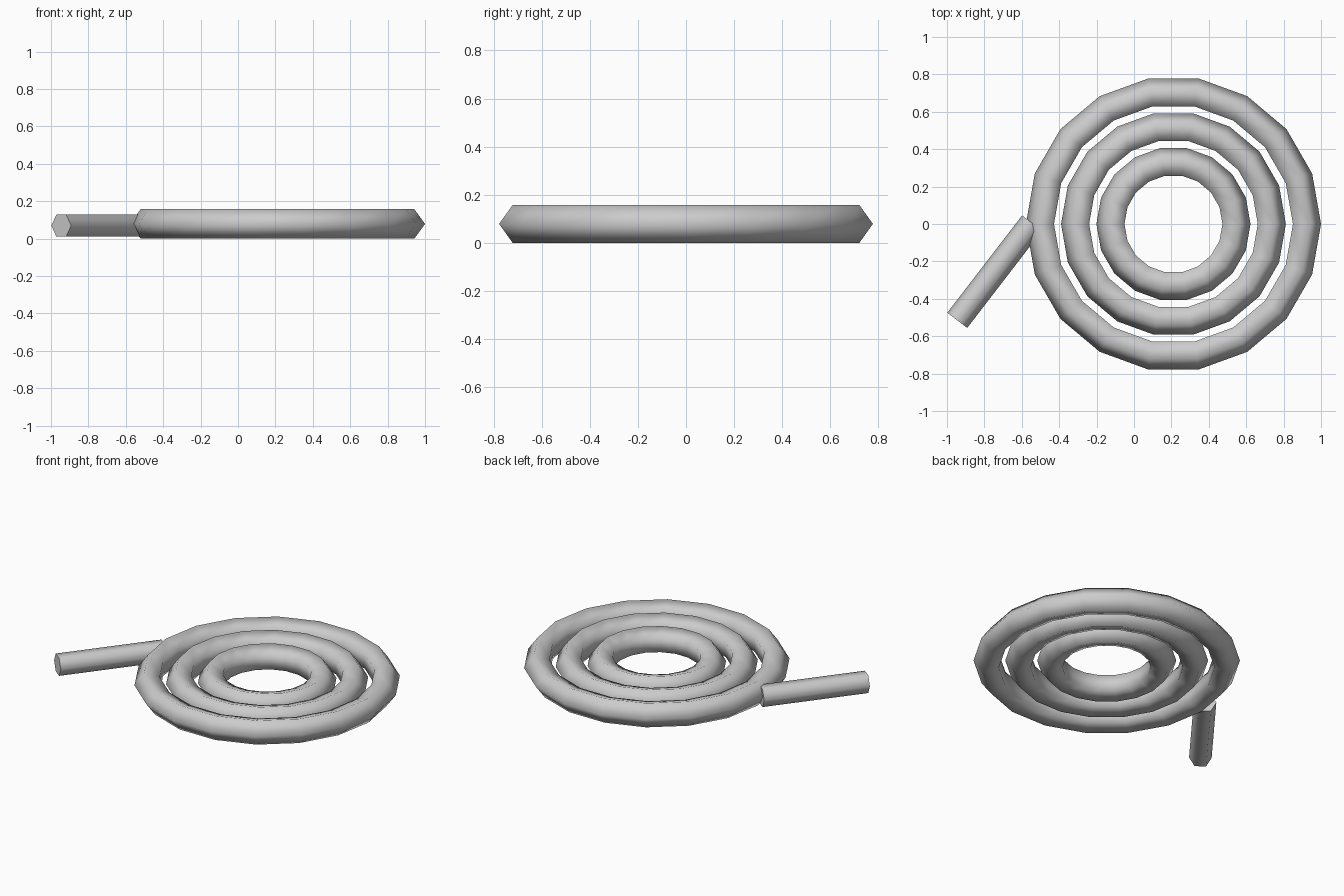
import bpy
import math
from mathutils import Matrix, Vector

cube = bpy.data.objects.get("Cube")
if cube:
    bpy.data.objects.remove(cube, do_unlink=True)

# Single plain grey material
GREY = (0.6, 0.6, 0.6, 1.0)
grey = bpy.data.materials.new("plain_grey")
grey.use_nodes = True
grey.diffuse_color = GREY
grey.node_tree.nodes["Principled BSDF"].inputs["Base Color"].default_value = GREY


def finish(name, angle):
    """Name the active object, colour it and smooth edges below the angle."""
    obj = bpy.context.object
    obj.name = name
    obj.data.materials.append(grey)
    bpy.ops.object.shade_smooth_by_angle(angle=math.radians(angle))
    return obj


# Three concentric rings with a five-sided section
TUBE = 0.083
HEIGHT = TUBE * math.sin(math.radians(72))
for name, radius in (("inner_ring", 0.329), ("middle_ring", 0.518), ("outer_ring", 0.706)):
    bpy.ops.mesh.primitive_torus_add(
        major_segments=18, minor_segments=5,
        major_radius=radius, minor_radius=TUBE,
        location=(0.211, 0, HEIGHT))
    finish(name, 80)

# Six-sided handle running into the side of the outer ring
start = Vector((-0.945, -0.515, 0.07))
end = Vector((-0.545, 0.005, 0.07))
axis = (end - start).normalized()
up = Vector((0, 0, 1))
side = axis.cross(up)
bpy.ops.mesh.primitive_cylinder_add(vertices=6, radius=0.067, depth=(end - start).length)
handle = finish("handle", 70)
turn = Matrix((up, side, axis)).transposed().to_4x4()
handle.matrix_world = Matrix.Translation((start + end) / 2) @ turn
